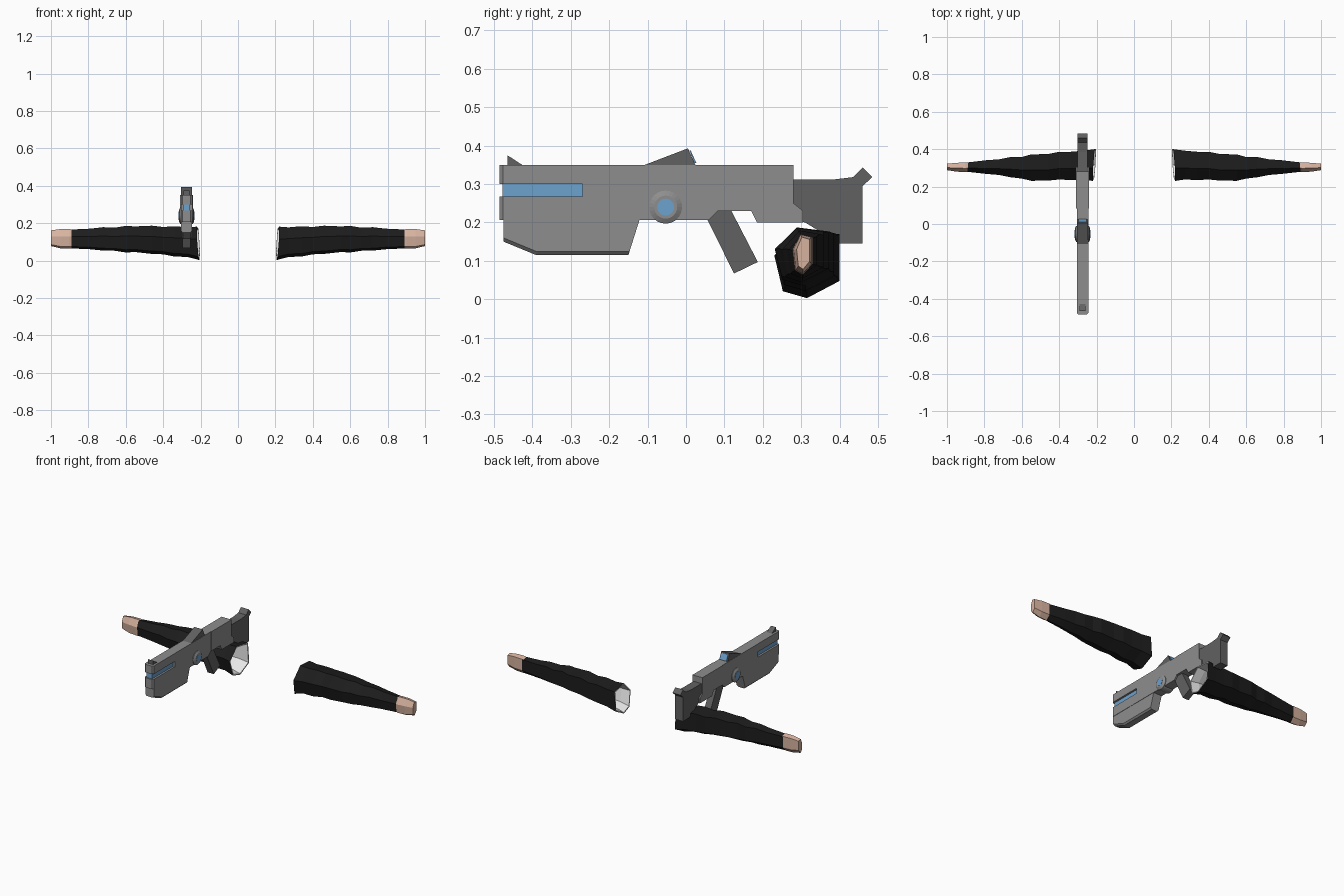
import bpy, bmesh, math
from mathutils import Vector

cube = bpy.data.objects.get("Cube")
if cube:
    bpy.data.objects.remove(cube, do_unlink=True)


def material(name, r, g, b):
    m = bpy.data.materials.new(name)
    m.use_nodes = True
    m.diffuse_color = (r, g, b, 1)
    bsdf = next(n for n in m.node_tree.nodes if n.type == 'BSDF_PRINCIPLED')
    bsdf.inputs["Base Color"].default_value = (r, g, b, 1)
    return m


GREY = material("mid grey", .27, .27, .27)
DARK = material("dark grey", .12, .12, .12)
BLUE = material("light blue", .15, .36, .62)
BLACK = material("sleeve black", .012, .012, .012)
SKIN = material("skin", .68, .45, .35)
LINING = material("lining white", .8, .8, .8)
GUN_X = -.275


def finish(name, bm, *mats):
    bmesh.ops.recalc_face_normals(bm, faces=bm.faces[:])
    mesh = bpy.data.meshes.new(name)
    bm.to_mesh(mesh)
    bm.free()
    for m in mats:
        mesh.materials.append(m)
    obj = bpy.data.objects.new(name, mesh)
    bpy.context.collection.objects.link(obj)
    return obj


def plate(name, profile, half, mat, chamfer=0, rule=None):
    """Extrude a (y, z) side profile across the gun; chamfer side edges picked by rule."""
    bm = bmesh.new()
    face = bm.faces.new([bm.verts.new((GUN_X - half, y, z)) for y, z in profile])
    grown = bmesh.ops.extrude_face_region(bm, geom=[face])["geom"]
    bmesh.ops.translate(bm, vec=(2 * half, 0, 0),
                        verts=[v for v in grown if isinstance(v, bmesh.types.BMVert)])
    if chamfer:
        edges = [e for e in bm.edges if abs(e.verts[0].co.x - e.verts[1].co.x) < 1e-5
                 and all(rule(v.co) for v in e.verts)]
        bmesh.ops.bevel(bm, geom=edges, offset=chamfer, segments=1, affect='EDGES')
    return finish(name, bm, mat)


# Gun body with a slot along the front holding a glowing bar
plate("front_body", [(-.485, .35), (.083, .35), (.083, .23), (.06, .207), (-.485, .207),
                     (-.485, .267), (-.27, .267), (-.27, .30), (-.485, .30)],
      .031, GREY, .009, lambda c: c.y < -.48)
plate("light_bar", [(-.478, .301), (-.268, .301), (-.268, .266), (-.478, .266)], .019, BLUE)
plate("rear_body", [(.083, .35), (.28, .35), (.28, .25), (.305, .23), (.305, .20),
                    (.185, .20), (.17, .23), (.083, .23)], .034, GREY)
plate("fore_grip", [(-.475, .21), (-.475, .15), (-.39, .115), (-.15, .115), (-.12, .21)],
      .029, GREY, .009, lambda c: c.z < .16)

# Stock, grip and sights
plate("stock", [(.27, .312), (.385, .312), (.435, .318), (.46, .343), (.485, .318),
                (.46, .295), (.46, .145), (.40, .145), (.31, .20), (.27, .21)], .027, DARK)
plate("pistol_grip", [(.055, .209), (.125, .067), (.187, .097), (.125, .217), (.118, .231),
                      (.075, .231)], .021, DARK)
plate("front_sight", [(-.465, .349), (-.465, .375), (-.425, .349)], .017, DARK)
plate("rear_sight", [(-.11, .349), (.005, .393), (.025, .349)], .029, DARK)
plate("sight_screen", [(.009, .387), (.012, .388), (.027, .355), (.023, .354)], .022, BLUE)

# Round dials on both sides of the body
DIAL = Vector((GUN_X, -.053, .24))


def disc(name, radii, mat):
    """Stack of rings along x, given as (x offset, radius)."""
    bm = bmesh.new()
    n = 24
    rings = [[bm.verts.new(DIAL + Vector((x, r * math.cos(math.tau * i / n),
                                          r * math.sin(math.tau * i / n))))
              for i in range(n)] for x, r in radii]
    for a, b in zip(rings, rings[1:]):
        for i in range(n):
            bm.faces.new((a[i], a[(i + 1) % n], b[(i + 1) % n], b[i]))
    bm.faces.new(rings[0])
    bm.faces.new(rings[-1])
    return finish(name, bm, mat)


disc("dial", [(-.041, .03), (-.034, .043), (.034, .043), (.041, .03)], GREY)
disc("dial_light", [(-.043, .022), (.043, .022)], BLUE)

# Arms: a six-sided section is scaled to each ring's box (x, y low, y high, z low, z high)
SECTION = [(.4, 1), (1, .93), (1, .25), (.5, 0), (.13, .1), (0, .62)]
SLEEVE = [(.20, .23, .40, .003, .182), (.27, .238, .392, .02, .178),
          (.34, .235, .386, .022, .184), (.40, .238, .386, .034, .180),
          (.46, .232, .374, .036, .187), (.55, .231, .372, .046, .183),
          (.60, .243, .358, .044, .186), (.66, .25, .358, .053, .176),
          (.72, .262, .346, .054, .179), (.79, .268, .341, .061, .171),
          (.90, .28, .328, .066, .166)]
HAND = [(.87, .283, .325, .07, .163), (.90, .277, .329, .064, .169),
        (.95, .28, .327, .066, .169), (1.0, .288, .322, .078, .162)]


def loft(bm, rings, side, skew=0, shrink=1):
    out = []
    for k, (x, y0, y1, z0, z1) in enumerate(rings):
        tilt = skew if k == 0 else 0
        ring = []
        for u, v in SECTION:
            u, v = .5 + (u - .5) * shrink, .5 + (v - .5) * shrink
            ring.append(bm.verts.new((side * (x + tilt * (v + 1 - u)),
                                      y0 + u * (y1 - y0), z0 + v * (z1 - z0))))
        out.append(ring)
    return out


def skin(bm, rings, index=0):
    for a, b in zip(rings, rings[1:]):
        for i in range(6):
            j = (i + 1) % 6
            bm.faces.new((a[i], a[j], b[j], b[i])).material_index = index


for label, side in (("left", 1), ("right", -1)):
    # Hollow sleeve: outer cloth, rim, pale lining
    bm = bmesh.new()
    outer = loft(bm, SLEEVE, side, .012)
    inner = loft(bm, SLEEVE[:-1], side, .012, .92)
    skin(bm, outer)
    skin(bm, inner, 1)
    skin(bm, [outer[0], inner[0]], 1)
    bm.faces.new(outer[-1])
    bm.faces.new(inner[-1]).material_index = 1
    finish(label + "_sleeve", bm, BLACK, LINING)

    # Blocky hand
    bm = bmesh.new()
    rings = loft(bm, HAND, side)
    skin(bm, rings)
    bm.faces.new(rings[0])
    bm.faces.new(rings[-1])
    finish(label + "_hand", bm, SKIN)
